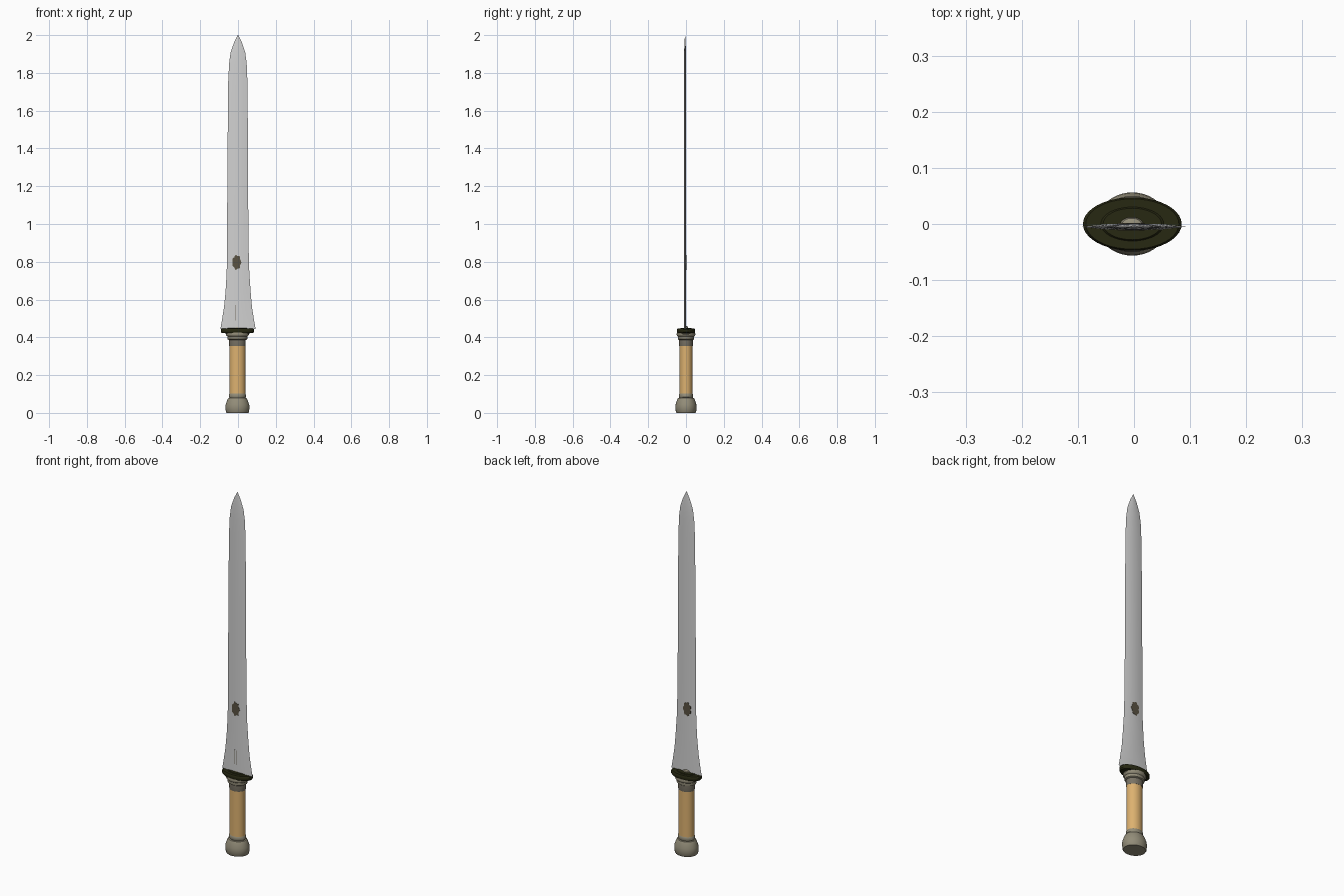
import bpy, bmesh, math

if "Cube" in bpy.data.objects:
    bpy.data.objects.remove(bpy.data.objects["Cube"])


def material(name, rgb):
    m = bpy.data.materials.new(name)
    m.diffuse_color = (*rgb, 1)
    m.use_nodes = True
    m.node_tree.nodes["Principled BSDF"].inputs["Base Color"].default_value = m.diffuse_color
    return m


STEEL = material("pale steel", (0.64, 0.64, 0.64))
WOOD = material("tan grip", (0.72, 0.44, 0.16))
STONE = material("khaki metal", (0.29, 0.265, 0.19))
BAND = material("grey brown band", (0.19, 0.17, 0.13))
OLIVE = material("dark olive", (0.02, 0.021, 0.006))
EMBLEM = material("emblem brown", (0.10, 0.085, 0.055))


def loft(name, rings, mat, angle=35):
    """Skin a list of equally long point rings and cap both ends."""
    bm = bmesh.new()
    loops = [[bm.verts.new(p) for p in r] for r in rings]
    n = len(loops[0])
    for a, b in zip(loops, loops[1:]):
        for i in range(n):
            j = (i + 1) % n
            bm.faces.new((a[i], a[j], b[j], b[i]))
    bm.faces.new(loops[0][::-1])
    bm.faces.new(loops[-1])
    bmesh.ops.recalc_face_normals(bm, faces=bm.faces)
    me = bpy.data.meshes.new(name)
    bm.to_mesh(me)
    bm.free()
    me.materials.append(mat)
    ob = bpy.data.objects.new(name, me)
    bpy.context.collection.objects.link(ob)
    bpy.ops.object.select_all(action='DESELECT')
    ob.select_set(True)
    bpy.context.view_layer.objects.active = ob
    bpy.ops.object.shade_smooth_by_angle(angle=math.radians(angle))
    return ob


def turned(name, profile, ratio, mat, cx=-0.003, cy=0.0, n=40):
    """Oval turned part; profile holds (half width, z), ratio is depth / width."""
    rings = [[(cx + r * math.cos(k * math.tau / n),
               cy + r * ratio * math.sin(k * math.tau / n), z) for k in range(n)]
             for r, z in profile]
    return loft(name, rings, mat)


# Pommel, grip and collars
turned("pommel", [(0.058, 0), (0.061, 0.004), (0.064, 0.03), (0.062, 0.045),
                  (0.053, 0.07), (0.048, 0.078), (0.041, 0.08)], 0.88, STONE)
turned("lower_collar", [(0.042, 0.079), (0.045, 0.083), (0.045, 0.097),
                        (0.042, 0.102)], 0.84, STONE)
turned("grip", [(0.042, 0.1), (0.042, 0.355)], 0.84, WOOD)
turned("upper_band", [(0.043, 0.353), (0.044, 0.357), (0.044, 0.388)], 0.84, BAND)
turned("upper_collar", [(0.045, 0.386), (0.052, 0.39), (0.053, 0.397), (0.053, 0.405),
                        (0.059, 0.41), (0.061, 0.416), (0.058, 0.425)], 0.82, STONE)

# Guard: oval disc with a raised inner step
turned("guard", [(0.06, 0.421), (0.083, 0.423), (0.088, 0.429), (0.088, 0.441),
                 (0.083, 0.447), (0.056, 0.447), (0.052, 0.45)], 0.54, OLIVE)
turned("guard_boss", [(0.021, 0.448), (0.017, 0.456), (0.008, 0.46)], 0.6, STONE,
       cx=-0.004, cy=0.0)

# Blade: lens section with a central ridge, (left, right, half thickness, z)
YB = -0.005
stations = [(-0.093, 0.093, 0.006, 0.445), (-0.085, 0.085, 0.006, 0.49),
            (-0.074, 0.074, 0.006, 0.56), (-0.066, 0.067, 0.006, 0.64),
            (-0.060, 0.060, 0.006, 0.74), (-0.058, 0.057, 0.006, 0.84),
            (-0.057, 0.054, 0.006, 1.1), (-0.055, 0.053, 0.006, 1.4),
            (-0.052, 0.050, 0.006, 1.75), (-0.047, 0.046, 0.0055, 1.85),
            (-0.039, 0.038, 0.005, 1.91), (-0.021, 0.021, 0.003, 1.96),
            (-0.001, 0.001, 0.0005, 2.0)]
rings = []
for l, r, t, z in stations:
    half = [(l, 0), (l * 0.55, 0.75 * t), (0, t), (r * 0.55, 0.75 * t), (r, 0)]
    section = half + [(x, -y) for x, y in half[-2:0:-1]]
    rings.append([(x, YB + y, z) for x, y in section])
loft("blade", rings, STEEL, 30)

# Leafy emblem plate set through the blade
n = 28
outline = []
for k in range(n):
    a = k * math.tau / n
    s = 1 + 0.10 * math.cos(7 * a)
    outline.append((-0.007 + 0.023 * s * math.cos(a), 0.797 + 0.037 * s * math.sin(a)))
loft("emblem", [[(x, YB + d, z) for x, z in outline] for d in (-0.0068, 0.0068)], EMBLEM)

# Short twin engraved lines near the blade root
for side in (-1, 1):
    x = -0.006 + side * 0.006
    loft("root_line", [[(x + a, YB + b, z) for a, b in
                        ((-0.0012, -0.0063), (0.0012, -0.0063), (0.0012, 0), (-0.0012, 0))]
                       for z in (0.49, 0.57)], BAND)
